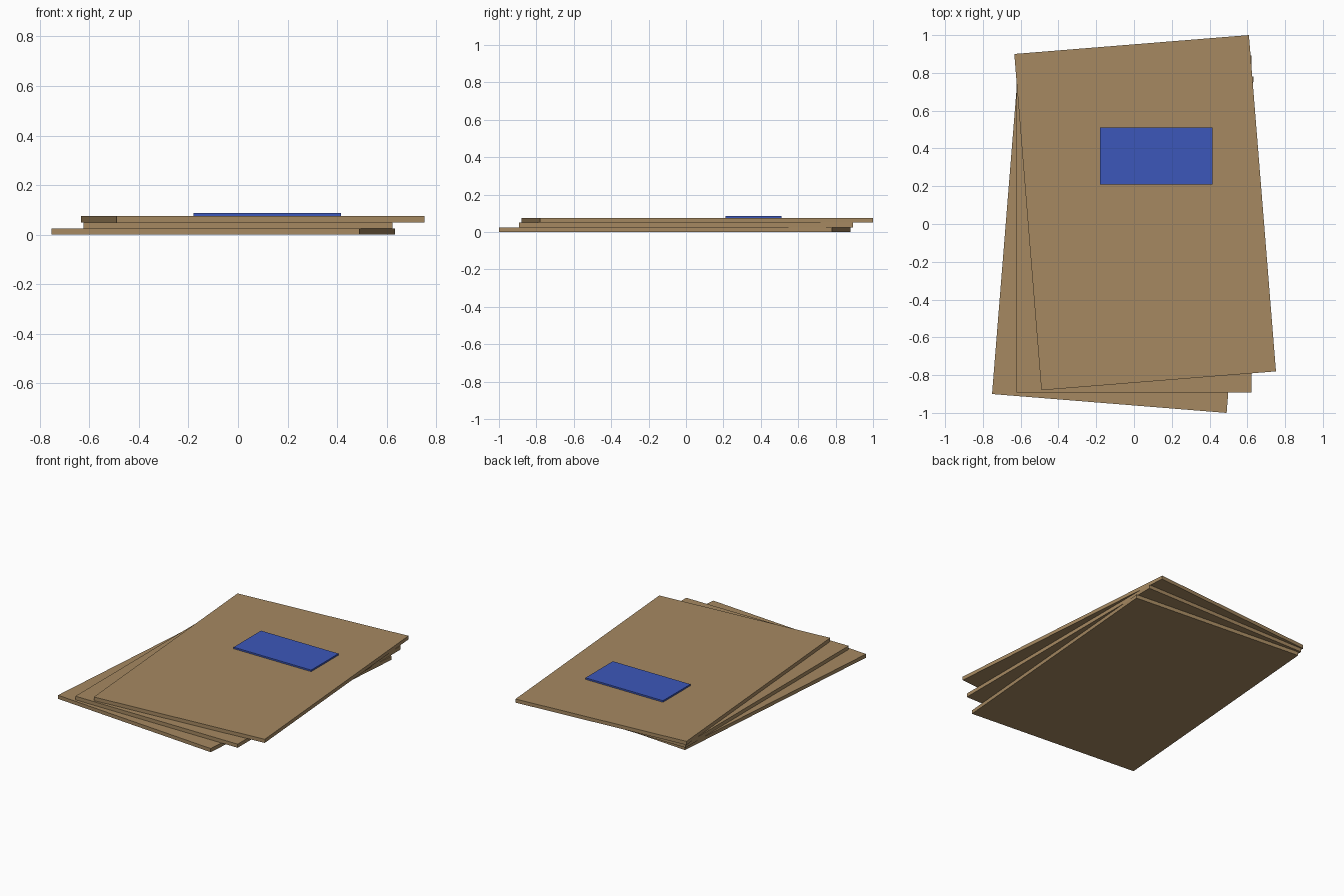
import bpy
import math

if "Cube" in bpy.data.objects:
    bpy.data.objects.remove(bpy.data.objects["Cube"])


def material(name, rgb):
    m = bpy.data.materials.new(name)
    m.diffuse_color = (*rgb, 1.0)
    m.use_nodes = True
    m.node_tree.nodes["Principled BSDF"].inputs["Base Color"].default_value = m.diffuse_color
    return m


def slab(name, centre, size, z0, z1, angle, mat):
    """Thin rectangular sheet between two heights, turned about z."""
    bpy.ops.mesh.primitive_cube_add(size=1, location=(*centre, (z0 + z1) / 2),
                                    rotation=(0, 0, math.radians(angle)))
    ob = bpy.context.object
    ob.name = name
    ob.scale = (*size, z1 - z0)
    bpy.ops.object.transform_apply(location=False, rotation=False, scale=True)
    ob.data.materials.append(mat)
    return ob


manila = material("manila_brown", (0.38, 0.25, 0.12))
blue = material("label_blue", (0.045, 0.095, 0.49))

# Three fanned folders, each turned and shifted a little further
THICK = 0.025
for i, name in enumerate(("bottom_folder", "middle_folder", "top_folder")):
    step = i - 1
    slab(name, (0.059 * step, 0.06 * step), (1.246, 1.786),
         i * THICK, (i + 1) * THICK, 4.6 * step, manila)

# Label on the top folder
slab("label", (0.117, 0.36), (0.595, 0.3), 0.076, 0.087, 0, blue)
